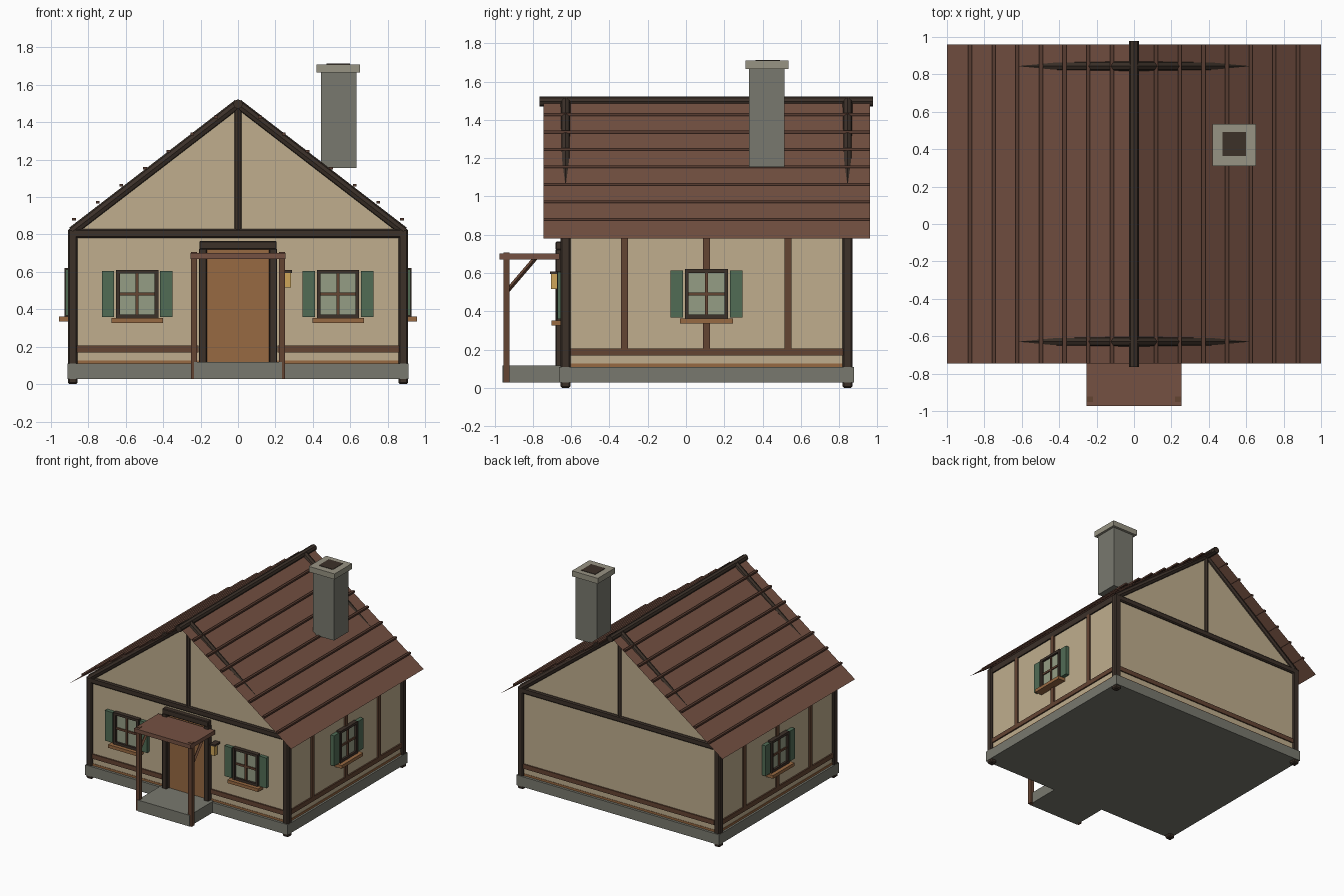
import bpy, bmesh, math
from mathutils import Matrix, Vector

if "Cube" in bpy.data.objects:
    bpy.data.objects.remove(bpy.data.objects["Cube"])


def material(name, r, g, b):
    m = bpy.data.materials.new(name)
    m.diffuse_color = [(c / 255) ** 2.2 for c in (r, g, b)] + [1]
    m.use_nodes = True
    m.node_tree.nodes["Principled BSDF"].inputs["Base Color"].default_value = m.diffuse_color
    return m


PLASTER = material("plaster", 190, 172, 140)
DARK = material("dark_timber", 62, 52, 45)
TIMBER = material("brown_timber", 100, 70, 54)
LIGHT = material("light_wood", 150, 105, 68)
ROOF = material("roof_brown", 116, 82, 68)
BATTEN = material("batten_brown", 88, 62, 52)
STONE = material("stone", 120, 120, 110)
CAP = material("cap_stone", 150, 146, 130)
SHUTTER = material("shutter_green", 82, 108, 86)
GLASS = material("glass", 148, 156, 132)
LAMP = material("lamp_glow", 205, 165, 90)


def mesh_object(name, verts, faces, mat):
    me = bpy.data.meshes.new(name)
    me.from_pydata(verts, [], faces)
    bm = bmesh.new()
    bm.from_mesh(me)
    bmesh.ops.recalc_face_normals(bm, faces=bm.faces)
    bm.to_mesh(me)
    bm.free()
    me.materials.append(mat)
    ob = bpy.data.objects.new(name, me)
    bpy.context.collection.objects.link(ob)
    return ob


def box(name, x0, x1, y0, y1, z0, z1, mat, bevel=0, place=Matrix()):
    centre = Vector(((x0 + x1) / 2, (y0 + y1) / 2, (z0 + z1) / 2))
    bm = bmesh.new()
    bmesh.ops.create_cube(bm, size=1, matrix=Matrix.Translation(centre)
                          @ Matrix.Diagonal((x1 - x0, y1 - y0, z1 - z0, 1)))
    if bevel:
        bmesh.ops.bevel(bm, geom=bm.edges[:], offset=bevel, segments=1, affect='EDGES')
    bm.transform(place)
    me = bpy.data.meshes.new(name)
    bm.to_mesh(me)
    bm.free()
    me.materials.append(mat)
    ob = bpy.data.objects.new(name, me)
    bpy.context.collection.objects.link(ob)
    return ob


def rod(name, a, b, radius, mat, sides=8):
    a, b = Vector(a), Vector(b)
    bm = bmesh.new()
    bmesh.ops.create_cone(bm, cap_ends=True, segments=sides, radius1=radius, radius2=radius,
                          depth=(b - a).length)
    bm.transform(Matrix.Translation((a + b) / 2)
                 @ (b - a).to_track_quat('Z', 'Y').to_matrix().to_4x4())
    me = bpy.data.meshes.new(name)
    bm.to_mesh(me)
    bm.free()
    me.materials.append(mat)
    ob = bpy.data.objects.new(name, me)
    bpy.context.collection.objects.link(ob)
    return ob


# Foundation, floor edge and plastered walls with gables
box("foundation", -.912, .912, -.663, .878, .027, .11, STONE)
box("floor", -.896, .896, -.643, .858, .10, .127, LIGHT)
outline = [(-.892, .1), (.892, .1), (.892, .81), (0, 1.49), (-.892, .81)]
verts = [(x, y, z) for y in (-.64, .855) for x, z in outline]
faces = [(0, 1, 2, 3, 4), (5, 6, 7, 8, 9)] + [(i, (i + 1) % 5, (i + 1) % 5 + 5, i + 5) for i in range(5)]
mesh_object("walls", verts, faces, PLASTER)

# Timber frame at each end
for end, y in (("front", -.629), ("back", .844)):
    out = -.014 if y < 0 else .014
    box(end + "_tie_beam", -.91, .91, y - .026, y + .026, .78, .829, DARK, .008)
    rod(end + "_king_post", (0, y, .82), (0, y, 1.48), .023, DARK)
    for s, side in ((-1, "left"), (1, "right")):
        x = s * .884
        box(f"{end}_{side}_corner_post", x - .026, x + .026, y - .026, y + .026, 0, .81, DARK, .008)
        rod(f"{end}_{side}_rafter", (s * .886, y, .815), (0, y, 1.497), .027, DARK)
box("back_sill_rail", -.86, .86, .84, .865, .17, .207, TIMBER)

# Side walls: plate, sill rail and studs
for s, side in ((-1, "left"), (1, "right")):
    x0, x1 = sorted((s * .87, s * .903))
    box(side + "_sill_rail", x0, x1, -.61, .825, .168, .205, TIMBER)
    box(side + "_wall_plate", x0, x1, -.61, .825, .78, .829, DARK)
    for y in (-.322, .108, .532):
        box(side + "_stud", x0, x1, y - .018, y + .018, .2, .79, TIMBER)
    fx0, fx1 = sorted((s * .21, s * .86))
    box(side + "_front_sill_rail", fx0, fx1, -.651, -.62, .17, .207, TIMBER)

# Thin roof planes with battens
for s, side in ((-1, "left"), (1, "right")):
    mesh_object(side + "_roof", [(0, -.745, 1.5), (s, -.745, .78), (s, .96, .78), (0, .96, 1.5)],
                [(0, 1, 2, 3) if s > 0 else (3, 2, 1, 0)], ROOF)
    for i in range(7):
        x = .877 - i * .1265
        z = 1.5 - .72 * x + .013
        box(f"{side}_batten", s * x - .01, s * x + .01, -.745, .96, z - .007, z + .007, BATTEN)
rod("ridge_beam", (0, -.765, 1.497), (0, .978, 1.497), .026, DARK)

# Chimney
box("chimney", .443, .633, .33, .515, 1.155, 1.67, STONE)
box("chimney_cap", .42, .652, .31, .535, 1.665, 1.71, CAP)
box("chimney_flue", .473, .6, .363, .492, 1.66, 1.713, DARK)

# Door and its frame
box("door", -.17, .17, -.645, -.62, .11, .725, LIGHT)
box("door_lintel", -.207, .207, -.681, -.63, .72, .765, DARK, .005)
for s in (-1, 1):
    box("door_jamb", s * .188 - .021, s * .188 + .021, -.681, -.63, .11, .725, DARK, .004)

# Porch
box("porch_step", -.235, .235, -.958, -.65, .027, .118, STONE)
box("porch_roof", -.255, .255, -.974, -.66, .67, .702, ROOF)
for s in (-1, 1):
    x = s * .235
    box("porch_post", x - .016, x + .016, -.953, -.921, .027, .706, TIMBER)
    rod("porch_brace", (x, -.935, .505), (x, -.785, .68), .012, TIMBER, 4)

# Wall lantern
box("lantern", .247, .283, -.705, -.668, .517, .595, LAMP)
box("lantern_cap", .242, .288, -.71, -.64, .595, .609, DARK)


# Windows: built facing -y, origin at the centre on the wall surface
def window(name, loc, angle):
    P = Matrix.Translation(loc) @ Matrix.Rotation(angle, 4, 'Z')

    def part(label, *args):
        box(f"{name}_{label}", *args, place=P)

    part("glass", -.1, .1, -.016, .01, -.12, .12, GLASS)
    for s in (-1, 1):
        part("frame_side", s * .103 - .01, s * .103 + .01, -.034, .01, -.129, .129, DARK)
        part("frame_rail", -.112, .112, -.033, .01, s * .119 - .01, s * .119 + .01, DARK)
        part("shutter", s * .156 - .033, s * .156 + .033, -.03, .005, -.123, .123, SHUTTER)
    part("upright_bar", -.008, .008, -.026, .005, -.12, .12, TIMBER)
    part("cross_bar", -.094, .094, -.025, .005, -.008, .008, TIMBER)
    part("sill", -.138, .138, -.063, .01, -.155, -.129, LIGHT)


window("front_left_window", (-.539, -.64, .482), 0)
window("front_right_window", (.535, -.64, .482), 0)
window("right_window", (.893, .107, .491), math.pi / 2)
window("left_window", (-.893, .107, .491), -math.pi / 2)
